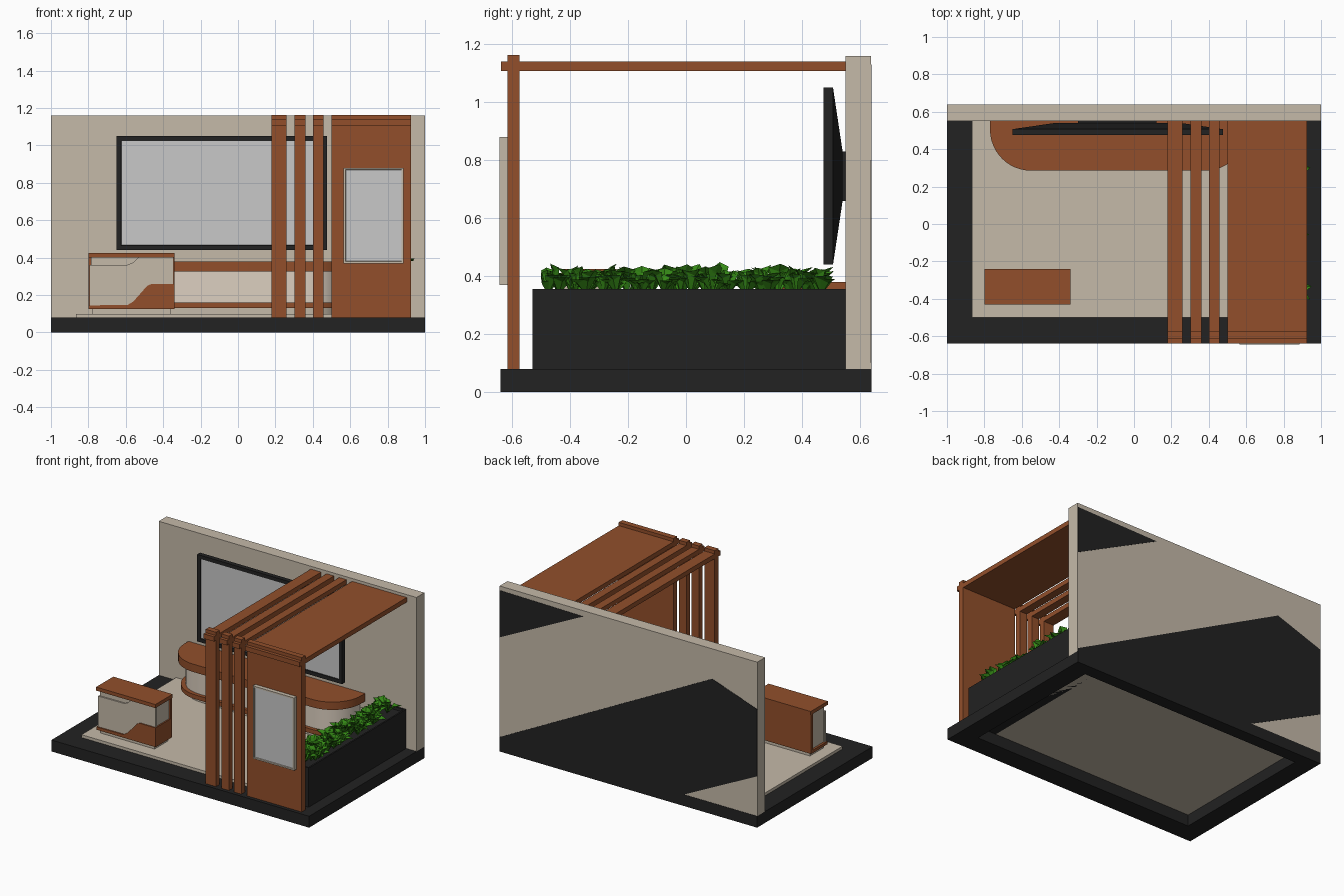
import bpy, bmesh, math, random
from mathutils import Vector, Matrix

if "Cube" in bpy.data.objects:
    bpy.data.objects.remove(bpy.data.objects["Cube"])
random.seed(4)

def mat(name, r, g, b):
    m = bpy.data.materials.new(name)
    m.diffuse_color = (r, g, b, 1)
    m.use_nodes = True
    m.node_tree.nodes["Principled BSDF"].inputs["Base Color"].default_value = m.diffuse_color
    return m

BLACK = mat("black", .016, .016, .016)
WOOD = mat("brown wood", .287, .078, .024)
BEIGE = mat("beige", .558, .491, .397)
CREAM = mat("cream", .72, .63, .53)
GREY = mat("screen grey", .58, .58, .58)
GREEN = mat("leaf green", .035, .25, .008)

def finish(name, bm, *mats):
    bmesh.ops.recalc_face_normals(bm, faces=bm.faces[:])
    me = bpy.data.meshes.new(name)
    bm.to_mesh(me)
    bm.free()
    ob = bpy.data.objects.new(name, me)
    bpy.context.collection.objects.link(ob)
    for m in mats:
        me.materials.append(m)
    return ob

def add_box(bm, x0, x1, y0, y1, z0, z1):
    vs = bmesh.ops.create_cube(bm, size=1)['verts']
    for v in vs:
        v.co = Vector(((x0 + x1) / 2 + v.co.x * (x1 - x0),
                       (y0 + y1) / 2 + v.co.y * (y1 - y0),
                       (z0 + z1) / 2 + v.co.z * (z1 - z0)))
    return vs

def box(name, m, *b):
    bm = bmesh.new()
    add_box(bm, *b)
    return finish(name, bm, m)

def prism(name, m, pts, axis, a, b):
    """Extrude a 2D profile along y (points are x,z) or z (points are x,y)."""
    bm = bmesh.new()
    put = (lambda p: (p[0], a, p[1])) if axis == 'y' else (lambda p: (p[0], p[1], a))
    f = bm.faces.new([bm.verts.new(put(p)) for p in pts])
    r = bmesh.ops.extrude_face_region(bm, geom=[f])
    d = (0, b - a, 0) if axis == 'y' else (0, 0, b - a)
    bmesh.ops.translate(bm, vec=d, verts=[g for g in r['geom'] if isinstance(g, bmesh.types.BMVert)])
    return finish(name, bm, m)

def inset_panel(name, frame_m, glass_m, b, border, depth):
    """Box whose front face is an inset, recessed screen."""
    bm = bmesh.new()
    add_box(bm, *b)
    bm.normal_update()
    f = min(bm.faces, key=lambda f: f.calc_center_median().y)
    bmesh.ops.inset_region(bm, faces=[f], thickness=border)
    bmesh.ops.inset_region(bm, faces=[f], thickness=.002)
    for v in f.verts:
        v.co.y += depth
    f.material_index = 1
    return finish(name, bm, frame_m, glass_m)

# Base frame (open in the middle) and floor
bm = bmesh.new()
add_box(bm, -1, 1, -.64, -.5, 0, .08)
add_box(bm, -1, 1, .55, .64, 0, .08)
add_box(bm, -1, -.865, -.5, .55, 0, .08)
add_box(bm, .865, 1, -.5, .55, 0, .08)
finish("base_frame", bm, BLACK)
box("floor", BEIGE, -.865, .865, -.5, .55, .08, .1)

# Back wall with dark patches on its rear face
box("back_wall", BEIGE, -1, 1, .55, .638, .08, 1.16)
prism("rear_patch_low", BLACK, [(1, .1), (-.65, .95), (-1, .83), (-1, .36), (-.43, .08), (1, .08)], 'y', .638, .64)
prism("rear_patch_high", BLACK, [(1, .8), (1, 1.13), (.35, 1.12)], 'y', .638, .64)

# Wall screen: framed front, tapered back and mount
inset_panel("tv_front", BLACK, GREY, (-.65, .475, .475, .507, .44, 1.05), .036, .006)
bm = bmesh.new()
for v in add_box(bm, -.65, .475, .507, .54, .44, 1.05):
    if v.co.y > .52:
        v.co.x = -.0875 + (v.co.x + .0875) * .6
        v.co.z = .745 + (v.co.z - .745) * .28
finish("tv_back", bm, BLACK)
box("tv_mount", BLACK, -.3, .12, .538, .552, .66, .83)

# Rounded wall counter
def counter(inset):
    x0, x1, y0, r = -.77 + inset, .6 - inset, .285 + inset, .22 - inset * .5
    pts = [(x0, .55)]
    for cx, start in ((x0 + r, math.pi), (x1 - r, 1.5 * math.pi)):
        for i in range(13):
            t = start + i / 12 * math.pi / 2
            pts.append((cx + r * math.cos(t), y0 + r + r * math.sin(t)))
    return pts + [(x1, .55)]

for name, m, ins, z0, z1 in (("counter_plinth", BEIGE, .05, .1, .13),
                             ("counter_foot", WOOD, .015, .13, .16),
                             ("counter_body", CREAM, .04, .16, .325),
                             ("counter_top", WOOD, 0, .325, .38)):
    ob = prism(name, m, counter(ins), 'z', z0, z1)
    bpy.context.view_layer.objects.active = ob
    ob.select_set(True)
    bpy.ops.object.shade_smooth_by_angle(angle=math.radians(30))
    ob.select_set(False)

# Reception desk
box("desk_plinth", BEIGE, -.78, -.36, -.41, -.26, .1, .125)
box("desk_body", BEIGE, -.785, -.35, -.41, -.26, .145, .4)
box("desk_top", WOOD, -.8, -.34, -.43, -.24, .4, .425)
box("desk_back", WOOD, -.8, -.34, -.265, -.245, .125, .4)
prism("desk_swoosh", WOOD, [(-.8, .125), (-.34, .125), (-.34, .26), (-.46, .26), (-.485, .25),
                            (-.56, .165), (-.59, .147), (-.8, .145)], 'y', -.428, -.25)
prism("desk_front_plate", BEIGE, [(-.793, .145), (-.345, .145), (-.345, .4), (-.535, .4), (-.56, .375),
                                  (-.59, .362), (-.793, .36)], 'y', -.42, -.405)

# Slatted canopy: posts with beams, then the wide panel with its roof
for i, (x0, x1) in enumerate(((.18, .26), (.302, .36), (.4, .457), (.5, .925))):
    part = "canopy_panel" if i == 3 else f"canopy_slat_{i + 1}"
    box(part + "_post", WOOD, x0, x1, -.615, -.575, .08, 1.163)
    box(part + "_beam", WOOD, x0, x1, -.638, .55, 1.107, 1.14)

# Poster display on the wide panel
inset_panel("poster_display", BEIGE, GREY, (.565, .885, -.643, -.615, .37, .88), .014, .006)

# Planter box with a sunken soil face
bm = bmesh.new()
add_box(bm, .72, .92, -.53, .55, .08, .355)
bm.normal_update()
top = max(bm.faces, key=lambda f: f.calc_center_median().z)
bmesh.ops.inset_region(bm, faces=[top], thickness=.015)
bmesh.ops.inset_region(bm, faces=[top], thickness=.001)
for v in top.verts:
    v.co.z -= .02
finish("planter", bm, BLACK)

# Plants: clumps of folded, drooping leaves
bm = bmesh.new()
for k in range(34):
    cx = random.uniform(.77, .87)
    cy = -.46 + .93 * k / 33 + random.uniform(-.02, .02)
    for j in range(8):
        L = random.uniform(.065, .105)
        w = L * random.uniform(.22, .32)
        tilt = random.uniform(.25, 1.1)
        rot = Matrix.Rotation(j * math.tau / 8 + random.uniform(-.4, .4), 3, 'Z')
        h, d = math.cos(tilt) * L, math.sin(tilt) * L
        root, mid, tip = (0, 0, 0), (d * .5, 0, h * .75), (d, 0, h)
        sides = [(d * .4, s * w, h * .75 + .012) for s in (-1, 1)]
        r, m, t, a, b = [bm.verts.new(Vector((cx, cy, .335)) + rot @ Vector(p) * 1.12)
                         for p in (root, mid, tip, *sides)]
        for f in ((r, m, a), (m, t, a), (r, b, m), (m, b, t)):
            bm.faces.new(f)
for v in bm.verts:
    v.co.y = min(max(v.co.y, -.5), .54)
    v.co.x = min(max(v.co.x, .69), .95)
finish("plants", bm, GREEN)
